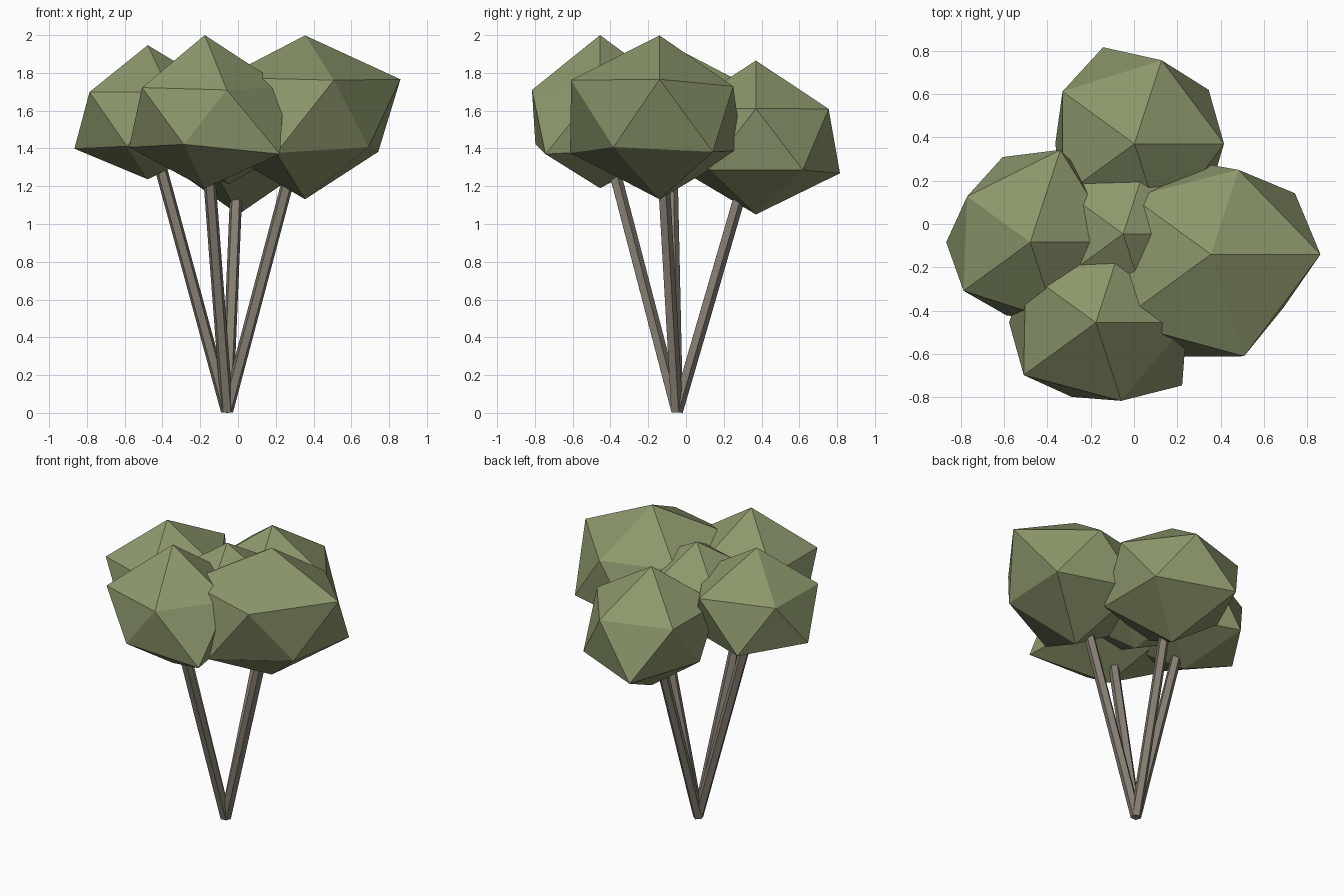
import bpy
import math
from mathutils import Vector

if "Cube" in bpy.data.objects:
    bpy.data.objects.remove(bpy.data.objects["Cube"], do_unlink=True)


def make_material(name, colour):
    mat = bpy.data.materials.new(name)
    mat.use_nodes = True
    mat.diffuse_color = colour
    mat.node_tree.nodes["Principled BSDF"].inputs["Base Color"].default_value = colour
    return mat


leaf = make_material("leaf green", (0.262, 0.314, 0.150, 1))
bark = make_material("grey bark", (0.238, 0.212, 0.171, 1))

ROOT = Vector((-0.058, -0.05, 0.009))
RING_Z = 0.39    # ring height per unit of ring radius
POLE_Z = 0.8725  # pole height per unit of ring radius


def foliage(name, centre, top, bottom, upper, lower):
    """Flattened, uneven icosahedron: two poles and two staggered rings of five."""
    verts = [(0, 0, top * POLE_Z), (0, 0, -bottom * POLE_Z)]
    for radii, side, turn in ((upper, 1, 0), (lower, -1, 36)):
        for i, r in enumerate(radii):
            a = math.radians(72 * i + turn)
            verts.append((r * math.cos(a), r * math.sin(a), side * RING_Z * r))
    faces = []
    for i in range(5):
        u, un = 2 + i, 2 + (i + 1) % 5
        w, wn = 7 + i, 7 + (i + 1) % 5
        faces += [(0, u, un), (u, w, un), (w, wn, un), (1, wn, w)]
    mesh = bpy.data.meshes.new(name)
    mesh.from_pydata(verts, [], faces)
    mesh.materials.append(leaf)
    obj = bpy.data.objects.new(name, mesh)
    obj.location = centre
    bpy.context.collection.objects.link(obj)


def trunk(name, end):
    """Straight five-sided stem from the shared root into a foliage clump."""
    axis = Vector(end) - ROOT
    bpy.ops.mesh.primitive_cylinder_add(vertices=5, radius=0.034, depth=axis.length,
                                        location=ROOT + axis / 2)
    obj = bpy.context.object
    obj.name = name
    obj.rotation_mode = "QUATERNION"
    obj.rotation_quaternion = Vector((0, 0, 1)).rotation_difference(axis)
    obj.data.materials.append(bark)


# Clumps: centre, top and bottom size, then ring radii counter-clockwise from +x
clumps = {
    "left": ((0.355, -0.14, 1.569), 0.492, 0.502,
             (0.505, 0.41, 0.45, 0.53, 0.494), (0.479, 0.46, 0.45, 0.495, 0.415)),
    "front": ((-0.176, -0.455, 1.562), 0.502, 0.427,
              (0.42, 0.4, 0.4, 0.411, 0.379), (0.42, 0.42, 0.4, 0.36, 0.492)),
    "right": ((-0.478, -0.084, 1.55), 0.455, 0.359,
              (0.4, 0.448, 0.36, 0.381, 0.38), (0.4, 0.413, 0.388, 0.355, 0.4)),
    "back": ((0.002, 0.37, 1.451), 0.475, 0.459,
             (0.413, 0.405, 0.41, 0.41, 0.41), (0.423, 0.468, 0.365, 0.42, 0.42)),
    "middle": ((-0.05, -0.046, 1.54), 0.4, 0.378,
               (0.38, 0.36, 0.34, 0.38, 0.38), (0.38, 0.38, 0.38, 0.38, 0.38)),
}

for side, shape in clumps.items():
    foliage(side + "_foliage", *shape)
    if side != "middle":
        trunk(side + "_trunk", shape[0])
